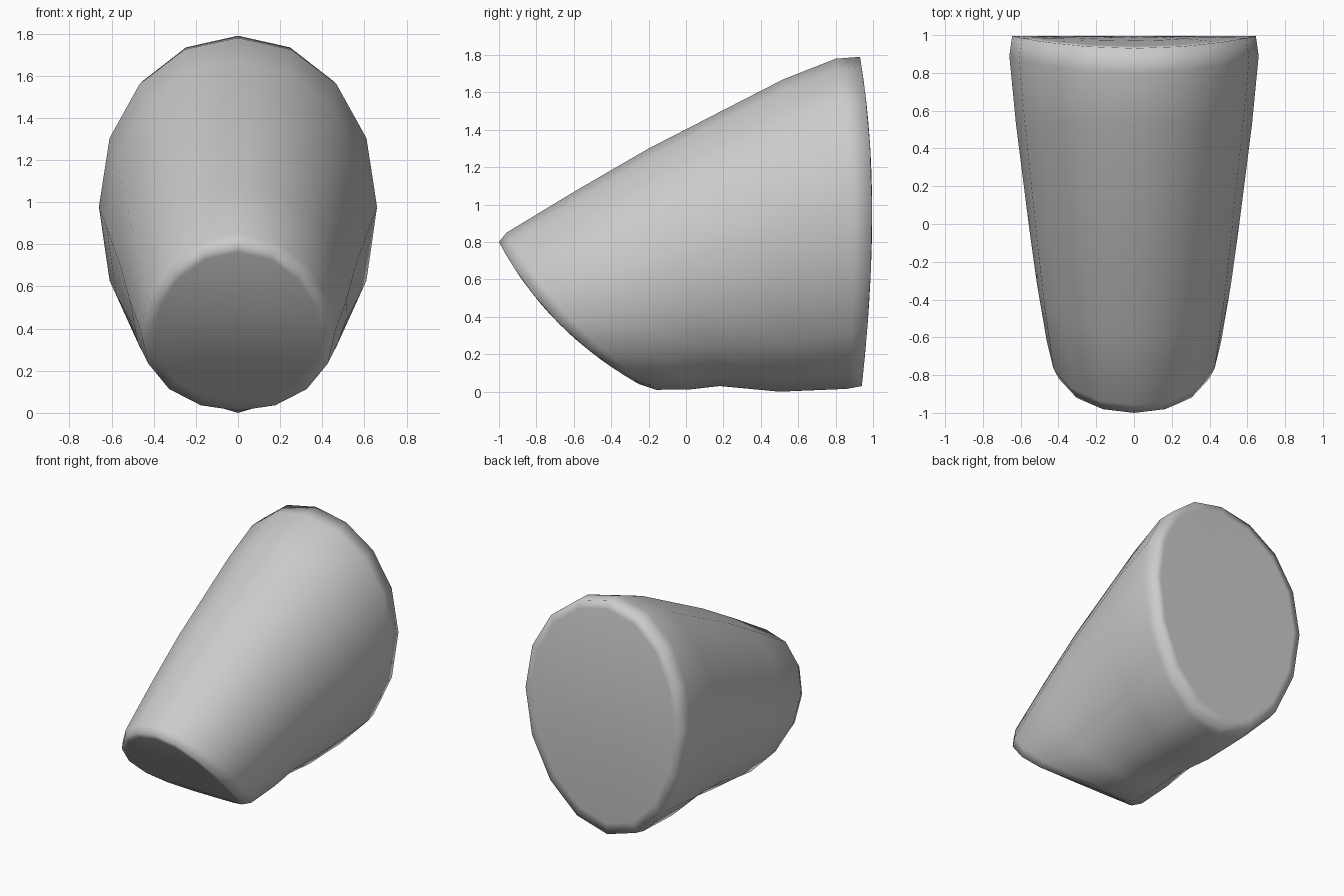
import bpy, bmesh, math

if "Cube" in bpy.data.objects:
    bpy.data.objects.remove(bpy.data.objects["Cube"])

SIDES = 16

# Tilted oval rings, front to back: (top y, top z), (bottom y, bottom z), half width, side bow (y, z)
RINGS = [
    ((-1.00, 0.80), (-0.25, 0.04), 0.43, (-0.06, -0.05)),   # front face rim
    ((-0.96, 0.85), (-0.16, 0.01), 0.462, (-0.06, -0.04)),  # rounded front edge
    ((-0.58, 1.08), (0.02, 0.012), 0.515, (-0.03, -0.01)),
    ((-0.20, 1.30), (0.18, 0.03), 0.555, (-0.01, 0.02)),
    ((0.52, 1.67), (0.50, 0.0), 0.625, (0.02, 0.05)),
    ((0.80, 1.78), (0.86, 0.015), 0.66, (0.06, 0.08)),
    ((0.93, 1.79), (0.94, 0.03), 0.645, (0.06, 0.08)),      # back face rim
]


def ring_point(ring, angle, r=1.0):
    (ty, tz), (by, bz), w, (ny, nz) = ring
    c = r * math.cos(angle)
    bow = 1 - c * c
    return (r * w * math.sin(angle),
            (ty + by) / 2 + (ty - by) / 2 * c + ny * bow,
            (tz + bz) / 2 + (tz - bz) / 2 * c + nz * bow)


def add_ring(bm, ring, r=1.0):
    return [bm.verts.new(ring_point(ring, 2 * math.pi * i / SIDES, r)) for i in range(SIDES)]


def bridge(bm, a, b):
    for i in range(SIDES):
        j = (i + 1) % SIDES
        bm.faces.new((a[i], a[j], b[j], b[i]))


def cap(bm, rim, ring):
    # Gently curved end face made of shrinking rings and a centre fan
    for r in (0.92, 0.6, 0.3):
        inner = add_ring(bm, ring, r)
        bridge(bm, rim, inner)
        rim = inner
    centre = bm.verts.new(ring_point(ring, 0, 0))
    for i in range(SIDES):
        bm.faces.new((rim[i], rim[(i + 1) % SIDES], centre))


# Tapered body, lofted through the rings and closed at both ends
bm = bmesh.new()
loops = [add_ring(bm, ring) for ring in RINGS]
for a, b in zip(loops, loops[1:]):
    bridge(bm, a, b)
cap(bm, loops[0], RINGS[0])
cap(bm, loops[-1], RINGS[-1])
bmesh.ops.recalc_face_normals(bm, faces=bm.faces)
for f in bm.faces:
    f.smooth = True

mesh = bpy.data.meshes.new("tapered_body")
bm.to_mesh(mesh)
bm.free()
body = bpy.data.objects.new("tapered_body", mesh)
bpy.context.collection.objects.link(body)
